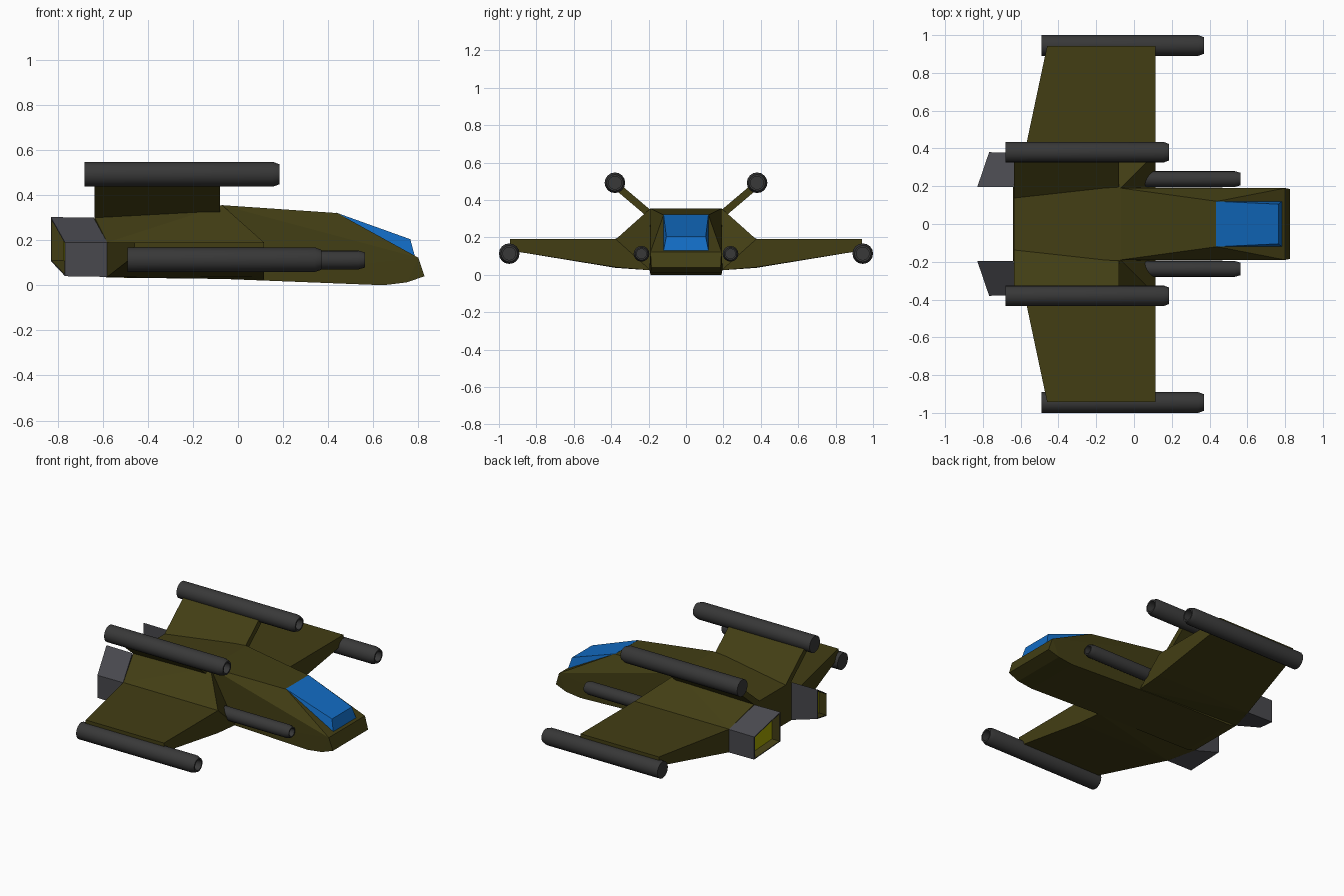
import bpy, bmesh, math
from mathutils import Vector

if "Cube" in bpy.data.objects:
    bpy.data.objects.remove(bpy.data.objects["Cube"])


def material(name, r, g, b):
    m = bpy.data.materials.new(name)
    m.diffuse_color = (r, g, b, 1)
    m.use_nodes = True
    m.node_tree.nodes["Principled BSDF"].inputs["Base Color"].default_value = m.diffuse_color
    return m


OLIVE = material("olive", .055, .048, .007)
BLUE = material("canopy_blue", .006, .15, .55)
DARK = material("gun_grey", .04, .04, .04)
GREY = material("engine_grey", .065, .065, .075)
GLOW = material("engine_glow", .3, .3, .0)


def finish(bm, name, *mats):
    bmesh.ops.recalc_face_normals(bm, faces=bm.faces)
    me = bpy.data.meshes.new(name)
    bm.to_mesh(me)
    bm.free()
    for m in mats:
        me.materials.append(m)
    ob = bpy.data.objects.new(name, me)
    bpy.context.collection.objects.link(ob)
    return ob


def hull(name, pts, mat, both=False, side=1):
    """Convex faceted block; 'both' reflects the points across y = 0."""
    bm = bmesh.new()
    for x, y, z in pts:
        bm.verts.new((x, y * side, z))
        if both:
            bm.verts.new((x, -y, z))
    res = bmesh.ops.convex_hull(bm, input=bm.verts)
    junk = [v for v in bm.verts if not v.link_faces]
    bmesh.ops.delete(bm, geom=junk, context='VERTS')
    bmesh.ops.dissolve_limit(bm, angle_limit=math.radians(1), verts=bm.verts, edges=bm.edges)
    return finish(bm, name, mat)


def gun(name, x0, x1, y, z, r):
    """Barrel along x with a chamfered, hollow muzzle."""
    profile = [(x0, r), (x1 - .03, r), (x1, r * .8), (x1, r * .62), (x1 - .05, r * .62)]
    n = 16
    bm = bmesh.new()
    rings = [[bm.verts.new((x, y + q * math.cos(2 * math.pi * i / n),
                            z + q * math.sin(2 * math.pi * i / n))) for i in range(n)]
             for x, q in profile]
    for a, b in zip(rings, rings[1:]):
        for i in range(n):
            j = (i + 1) % n
            bm.faces.new((a[i], a[j], b[j], b[i]))
    bm.faces.new(rings[0])
    bm.faces.new(rings[-1])
    ob = finish(bm, name, DARK)
    bpy.ops.object.select_all(action='DESELECT')
    ob.select_set(True)
    bpy.context.view_layer.objects.active = ob
    bpy.ops.object.shade_smooth_by_angle(angle=math.radians(30))


def engine(name, s):
    """Slanted nozzle shell with an olive liner and a glowing back plate."""
    front = [(-.64, .195, .30), (-.58, .378, .19), (-.58, .378, .037), (-.64, .195, .05)]
    rear = [(-.83, .195, .302), (-.767, .38, .19), (-.767, .38, .04), (-.83, .195, .107)]
    c = sum((Vector(p) for p in rear), Vector()) / 4
    lip = [c + (Vector(p) - c) * .93 for p in rear]
    deep = [p + Vector((.055, 0, 0)) for p in lip]
    bm = bmesh.new()
    rings = [[bm.verts.new((p[0], p[1] * s, p[2])) for p in ring]
             for ring in (front, rear, lip, deep)]
    for k, (a, b) in enumerate(zip(rings, rings[1:])):
        for i in range(4):
            j = (i + 1) % 4
            f = bm.faces.new((a[i], a[j], b[j], b[i]))
            f.material_index = 1 if k == 2 else 0
    bm.faces.new(rings[0])
    bm.faces.new(rings[-1]).material_index = 2
    finish(bm, name, GREY, OLIVE, GLOW)


# Nose and central fuselage
hull("nose", [(-.07, .19, .355), (.44, .12, .32), (.782, .12, .129), (.80, .19, .122),
              (.827, .185, .04), (.75, .19, .013), (.645, .19, 0), (-.07, .195, .028)],
     OLIVE, both=True)
hull("centre_body", [(-.07, .19, .355), (-.636, .19, .302), (-.64, .195, .05),
                     (-.58, .195, .034), (-.07, .195, .028)], OLIVE, both=True)

# Cockpit canopy
hull("canopy", [(.435, .12, .322), (.764, .105, .204), (.784, .12, .13), (.76, .12, .125),
                (.45, .118, .30)], BLUE, both=True)

for s, tag in ((1, "left"), (-1, "right")):
    # Sloped shoulder between fuselage and wing
    hull(tag + "_shoulder", [(-.07, .19, .355), (.115, .375, .19), (.115, .375, .04),
                             (.115, .19, .024), (-.636, .19, .302), (-.58, .375, .19),
                             (-.58, .375, .037), (-.64, .195, .05)], OLIVE, side=s)
    # Tapered main wing
    hull(tag + "_wing", [(.115, .375, .19), (.115, .375, .04), (-.58, .375, .19),
                         (-.58, .375, .037), (.115, .942, .19), (.115, .942, .13),
                         (-.46, .942, .19), (-.46, .942, .13)], OLIVE, side=s)
    # Canted upper fin
    section = [(.135, .30), (.365, .495), (.39, .465), (.195, .30)]
    hull(tag + "_fin", [(x, y, z) for x in (-.636, -.08) for y, z in section], OLIVE, side=s)
    # Guns on fin tip, wing tip and nose flank
    gun(tag + "_fin_gun", -.68, .185, s * .38, .492, .055)
    gun(tag + "_wing_gun", -.49, .37, s * .945, .113, .055)
    gun(tag + "_nose_gun", .0, .563, s * .238, .112, .042)
    engine(tag + "_engine", s)
